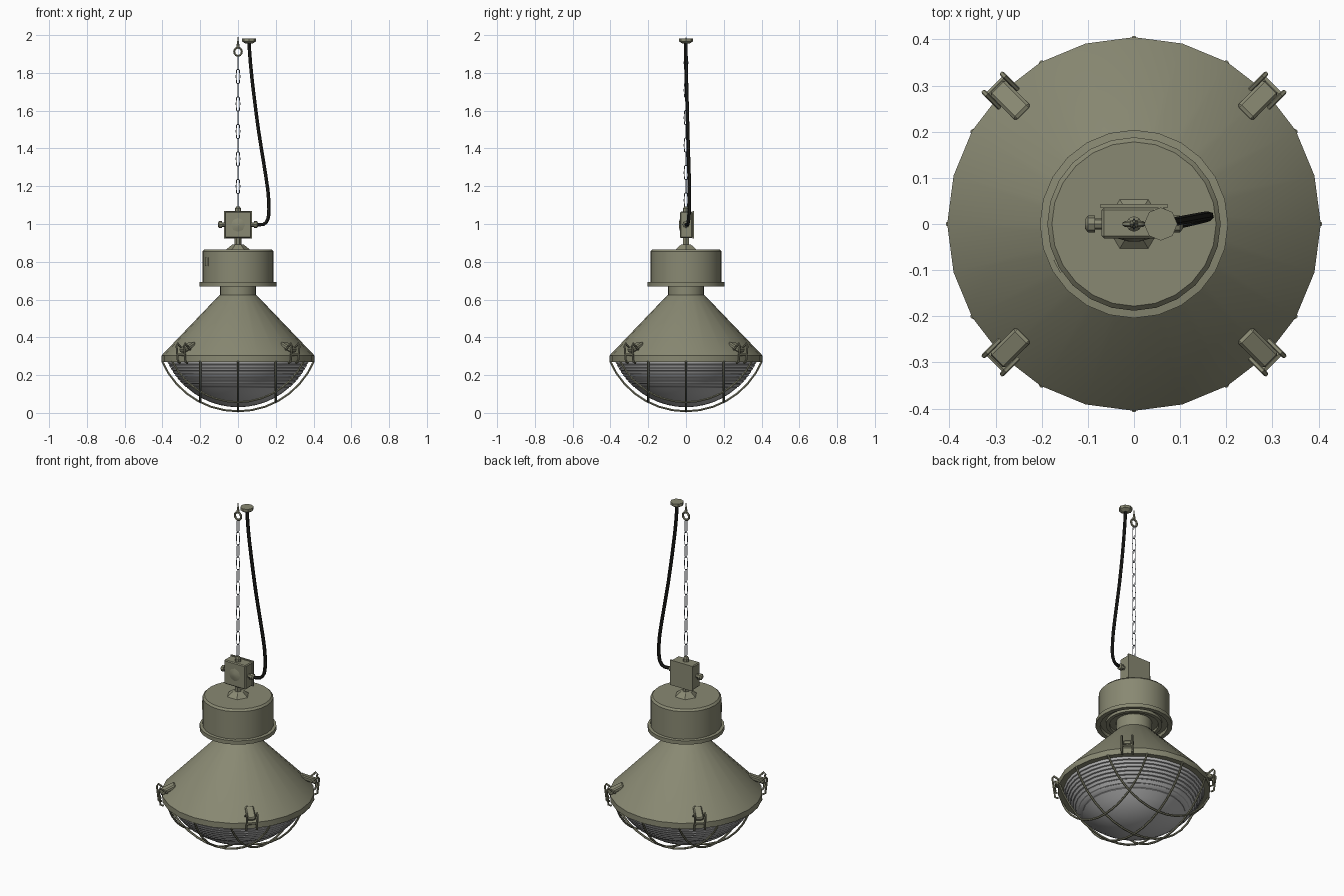
import bpy, bmesh, math
from mathutils import Vector, Matrix

if "Cube" in bpy.data.objects:
    bpy.data.objects.remove(bpy.data.objects["Cube"])


def material(name, rgb):
    m = bpy.data.materials.new(name)
    m.diffuse_color = (*rgb, 1)
    m.use_nodes = True
    m.node_tree.nodes["Principled BSDF"].inputs["Base Color"].default_value = m.diffuse_color
    return m


OLIVE = material("olive paint", (0.25, 0.25, 0.17))
GLASS = material("grey glass", (0.46, 0.46, 0.46))
BLACK = material("black rubber", (0.013, 0.013, 0.011))
STEEL = material("blue grey steel", (0.16, 0.19, 0.23))


def add(name, bm, mat, smooth=True):
    bmesh.ops.recalc_face_normals(bm, faces=bm.faces)
    me = bpy.data.meshes.new(name)
    bm.to_mesh(me)
    bm.free()
    me.materials.append(mat)
    if smooth:
        me.polygons.foreach_set("use_smooth", [True] * len(me.polygons))
        me.set_sharp_from_angle(angle=math.radians(32))
    ob = bpy.data.objects.new(name, me)
    bpy.context.collection.objects.link(ob)
    return ob


def lathe(name, profile, mat, n=24, loc=(0, 0, 0), axis="Z", smooth=True):
    """Revolve (radius, height) points; axis X lays the part on its side."""
    bm = bmesh.new()
    rings = []
    for r, z in profile:
        if r < 1e-5:
            rings.append([bm.verts.new((0, 0, z))] * n)
        else:
            rings.append([bm.verts.new((r * math.cos(2 * math.pi * i / n),
                                        r * math.sin(2 * math.pi * i / n), z)) for i in range(n)])
    for a, b in zip(rings, rings[1:]):
        for i in range(n):
            j = (i + 1) % n
            vs = list(dict.fromkeys((a[i], a[j], b[j], b[i])))
            if len(vs) > 2:
                bm.faces.new(vs)
    rot = {"Z": Matrix(), "X": Matrix.Rotation(math.pi / 2, 4, "Y"),
           "Y": Matrix.Rotation(math.pi / 2, 4, "X")}[axis]
    bm.transform(Matrix.Translation(loc) @ rot)
    return add(name, bm, mat, smooth)


def tube(name, pts, r, mat, n=6, closed=False):
    """Sweep a round section along a polyline."""
    pts = [Vector(p) for p in pts]
    bm = bmesh.new()
    rings = []
    count = len(pts)
    chord = pts[1] - pts[0]
    side = (pts[count // 2] - pts[0]).cross(chord)
    if side.length < 1e-6:
        side = chord.orthogonal()
    for i, p in enumerate(pts):
        if closed:
            t = pts[(i + 1) % count] - pts[i - 1]
        else:
            t = pts[min(i + 1, count - 1)] - pts[max(i - 1, 0)]
        t.normalize()
        u = (side - t * side.dot(t)).normalized()
        v = t.cross(u)
        rings.append([bm.verts.new(p + r * (u * math.cos(a) + v * math.sin(a)))
                      for a in (2 * math.pi * k / n for k in range(n))])
    for i in range(count if closed else count - 1):
        a, b = rings[i], rings[(i + 1) % count]
        for k in range(n):
            bm.faces.new((a[k], a[(k + 1) % n], b[(k + 1) % n], b[k]))
    if not closed:
        bm.faces.new(rings[0])
        bm.faces.new(rings[-1])
    return add(name, bm, mat)


def box(name, size, mat, mtx, bevel=0.0):
    bm = bmesh.new()
    bmesh.ops.create_cube(bm, size=1, matrix=Matrix.Diagonal((*size, 1)))
    if bevel:
        bmesh.ops.bevel(bm, geom=bm.edges[:], offset=bevel, segments=1, affect="EDGES")
    bm.transform(mtx)
    return add(name, bm, mat, False)


# Conical shade with rim and neck
lathe("shade", [(0.37, 0.28), (0.37, 0.27), (0.405, 0.27), (0.405, 0.303), (0.397, 0.312),
                (0.1, 0.622), (0.095, 0.625), (0.095, 0.69)], OLIVE)

# Ballast housing with ringed flange underside and chamfered lid
lathe("housing", [(0.09, 0.69), (0.13, 0.69), (0.13, 0.675), (0.15, 0.675), (0.15, 0.69),
                  (0.18, 0.69), (0.18, 0.67), (0.204, 0.67), (0.204, 0.692), (0.188, 0.694),
                  (0.188, 0.855), (0.178, 0.866), (0, 0.866)], OLIVE)
box("housing_label", (0.006, 0.03, 0.045), OLIVE,
    Matrix.Rotation(math.radians(209), 4, "Z") @ Matrix.Translation((0.188, 0, 0.8, )))

# Swivel mount between the housing and the junction box
lathe("swivel_mount", [(0.064, 0.864), (0.032, 0.89), (0.018, 0.892), (0.018, 0.93), (0, 0.93)],
      OLIVE, 6, smooth=False)

# Junction box, back plate, front boss, glands and top stud
T = Matrix.Translation
box("junction_box", (0.14, 0.066, 0.14), OLIVE, T((0, 0.002, 0.995)), 0.005)
box("junction_back_plate", (0.146, 0.008, 0.146), OLIVE, T((0, 0.039, 0.995)))
lathe("junction_boss", [(0.04, 0.03), (0.012, 0.038), (0, 0.038)], OLIVE, 8, (0, 0, 0.995), "Y")
for s, name in ((-1, "left_gland"), (1, "right_gland")):
    lathe(name, [(0.012, s * 0.068), (0.012, s * 0.085), (0.018, s * 0.085),
                 (0.018, s * 0.1), (0.01, s * 0.106), (0, s * 0.106)],
          OLIVE, 8, (0, 0, 0.997), "X")
lathe("top_stud", [(0.017, 1.064), (0.017, 1.082), (0.009, 1.092), (0, 1.092)], OLIVE, 8)

# Ribbed glass bowl: stepped rings near the rim, smooth cap below
GC, GR = 0.435, 0.405


def bowl_radius(z):
    return math.sqrt(max(GR ** 2 - (GC - z) ** 2, 0))


profile = [(0.372, 0.285)]
for i in range(8):
    z = 0.27 - i * 0.017
    profile += [(bowl_radius(z) + 0.003, z), (bowl_radius(z - 0.012) + 0.003, z - 0.012),
                (bowl_radius(z - 0.012) - 0.005, z - 0.014)]
start = math.asin(bowl_radius(0.134) / GR)
for i in range(7):
    a = start * (1 - i / 6)
    profile.append((GR * math.sin(a), GC - GR * math.cos(a)))
lathe("glass_bowl", profile, GLASS, 32)

# Wire guard: two crossing sets of three planar arcs on a sphere
CZ, CR = 0.446, 0.4375
for turn in (0, 1):
    for off in (-0.2, 0, 0.2):
        r = math.sqrt(CR ** 2 - off ** 2)
        end = math.acos((CZ - 0.275) / r)
        pts = []
        for i in range(15):
            a = end * (i / 7 - 1)
            p = (r * math.sin(a), off, CZ - r * math.cos(a))
            pts.append((p[1], p[0], p[2]) if turn else p)
        tube("guard_wire", pts, 0.006, OLIVE)

# Four rim clips: sloped lug, wire bail and cross bar
for k in range(4):
    M = Matrix.Rotation(math.radians(45 + 90 * k), 4, "Z")
    box("clip_lug", (0.09, 0.046, 0.024), OLIVE,
        M @ T((0.378, 0, 0.348)) @ Matrix.Rotation(math.radians(25), 4, "Y"), 0.006)
    for s in (-1, 1):
        y = 0.028 * s
        tube("clip_bail", [M @ Vector(p) for p in
                           ((0.385, y, 0.335), (0.425, y, 0.368), (0.432, y, 0.355),
                            (0.422, y, 0.27), (0.405, y, 0.264))], 0.0055, OLIVE)
    tube("clip_bar", [M @ Vector((0.422, y, 0.308)) for y in (-0.028, 0, 0.028)], 0.007, OLIVE)

# Suspension chain of alternating long thin links
LINKS = 11
pitch = (1.89 - 1.09) / LINKS
for k in range(LINKS):
    zc = 1.09 + pitch * (k + 0.5)
    pts = []
    for i in range(10):
        a = 2 * math.pi * i / 10
        w = 0.010 * math.cos(a)
        h = 0.011 * math.sin(a) + (0.027 if math.sin(a) > 0 else -0.027)
        if abs(math.sin(a)) < 1e-6:
            h = 0
        pts.append((w, 0, zc + h) if k % 2 else (0, w, zc + h))
    tube("chain_link", pts, 0.0023, STEEL, 4, True)

# Ceiling hook: eye ring and tapering screw
tube("hook_eye", [(0.02 * math.cos(a), 0, 1.912 + 0.022 * math.sin(a))
                  for a in (2 * math.pi * i / 12 for i in range(12))], 0.006, OLIVE, 6, True)
lathe("hook_screw", [(0.01, 1.934), (0.006, 1.955), (0.003, 1.975), (0, 2.0)], OLIVE, 6)

# Power cable and its ceiling cap
ctrl = [Vector(p) for p in ((0.1, 0, 0.997), (0.135, 0.008, 0.998), (0.158, 0.014, 1.025),
                            (0.164, 0.017, 1.08), (0.158, 0.018, 1.18), (0.135, 0.014, 1.33),
                            (0.108, 0.009, 1.5), (0.082, 0.004, 1.7), (0.066, 0, 1.85),
                            (0.058, 0, 1.965))]
path = []
for i in range(len(ctrl) - 1):
    a, b, c, d = (ctrl[max(i - 1, 0)], ctrl[i], ctrl[i + 1], ctrl[min(i + 2, len(ctrl) - 1)])
    for t in (0, 0.5):
        path.append(0.5 * (2 * b + (c - a) * t + (2 * a - 5 * b + 4 * c - d) * t * t
                           + (3 * b - a - 3 * c + d) * t ** 3))
path.append(ctrl[-1])
tube("power_cable", path, 0.0095, BLACK)
lathe("ceiling_cap", [(0, 1.955), (0.018, 1.955), (0.036, 1.966), (0.036, 1.982), (0, 1.982)],
      OLIVE, 8, (0.058, 0, 0), smooth=False)
